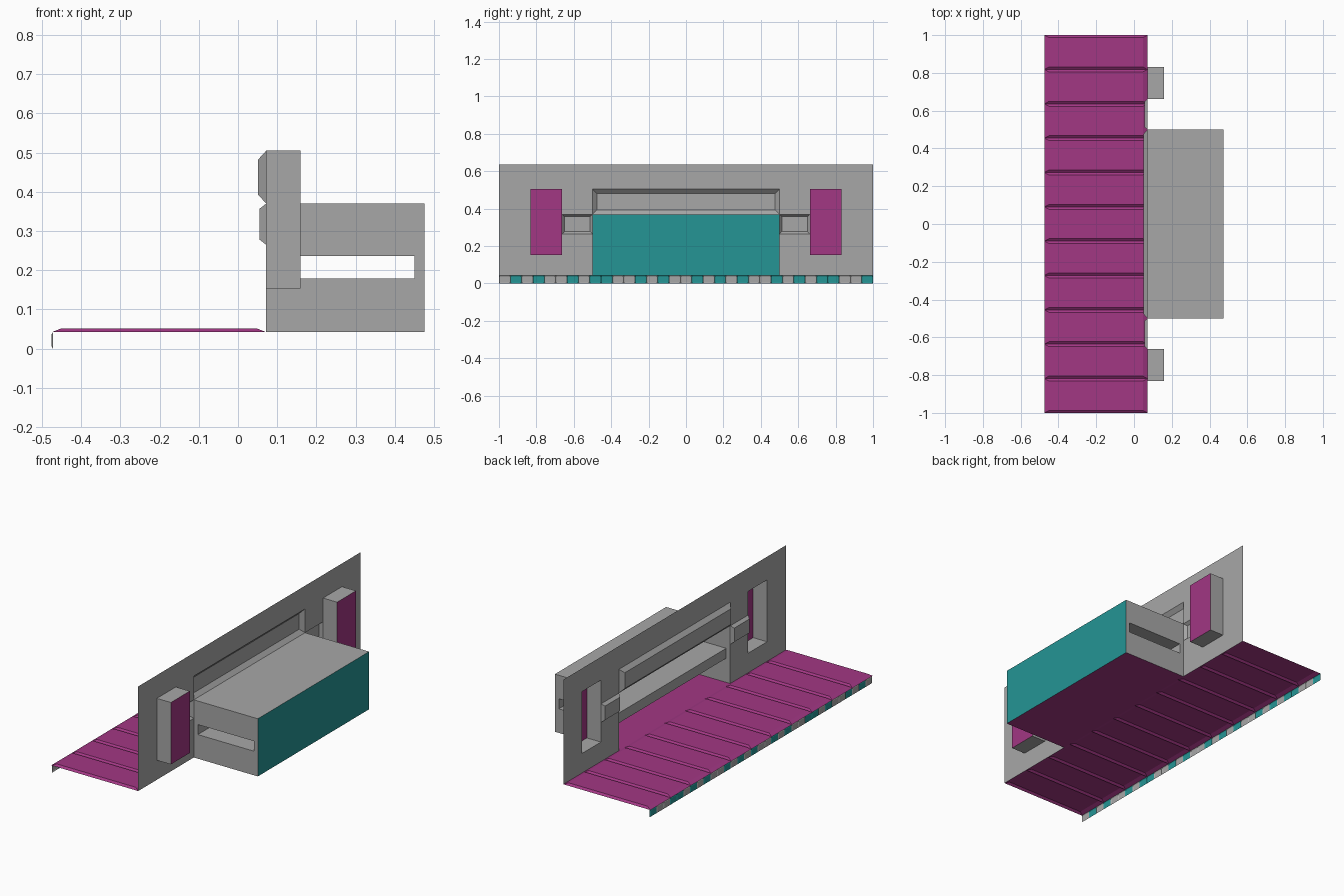
import bpy
import bmesh
from mathutils import Vector

if "Cube" in bpy.data.objects:
    bpy.data.objects.remove(bpy.data.objects["Cube"], do_unlink=True)


def material(name, rgb):
    mat = bpy.data.materials.new(name)
    mat.use_nodes = True
    mat.diffuse_color = (*rgb, 1)
    mat.node_tree.nodes["Principled BSDF"].inputs["Base Color"].default_value = (*rgb, 1)
    return mat


MATS = [material("grey", (0.39, 0.39, 0.39)),
        material("magenta", (0.36, 0.038, 0.23)),
        material("teal", (0.018, 0.30, 0.30))]
GREY, MAGENTA, TEAL = range(3)


def place(axis, level, u, v):
    """Point on the plane at a level of an axis; u, v are the other axes in order."""
    p = [u, v]
    p.insert("xyz".index(axis), level)
    return Vector(p)


def add_face(bm, points, facing, mat):
    face = bm.faces.new([bm.verts.new(p) for p in points])
    face.normal_update()
    if face.normal.dot(Vector(facing)) < 0:
        face.normal_flip()
    face.material_index = mat


def facing_of(axis, sign):
    return place(axis, sign, 0, 0)


def rect(bm, axis, level, sign, us, vs, mat):
    corners = [(us[0], vs[0]), (us[1], vs[0]), (us[1], vs[1]), (us[0], vs[1])]
    add_face(bm, [place(axis, level, *c) for c in corners], facing_of(axis, sign), mat)


def sheet(bm, axis, level, sign, us, vs, holes, mat):
    """Flat sheet cut into cells, leaving the listed cells open."""
    for i in range(len(us) - 1):
        for j in range(len(vs) - 1):
            if (i, j) not in holes:
                rect(bm, axis, level, sign, us[i:i + 2], vs[j:j + 2], mat)


def raised_panel(bm, axis, level, depth, us, vs, inset_u, inset_v, mat):
    """Raised centre with four sloping sides, open behind."""
    (a, b), (c, d) = us, vs
    e, f, g, h = a + inset_u, b - inset_u, c + inset_v, d - inset_v
    outer = [place(axis, level, *p) for p in ((a, c), (b, c), (b, d), (a, d))]
    inner = [place(axis, level + depth, *p) for p in ((e, g), (f, g), (f, h), (e, h))]
    facing = facing_of(axis, depth)
    add_face(bm, inner, facing, mat)
    for i in range(4):
        j = (i + 1) % 4
        add_face(bm, [outer[i], outer[j], inner[j], inner[i]], facing, mat)


def finish(bm, name):
    bmesh.ops.remove_doubles(bm, verts=bm.verts, dist=0.0005)
    mesh = bpy.data.meshes.new(name)
    bm.to_mesh(mesh)
    bm.free()
    for mat in MATS:
        mesh.materials.append(mat)
    bpy.context.collection.objects.link(bpy.data.objects.new(name, mesh))


BACK, WALL, FRONT = -0.475, 0.072, 0.475
FLOOR, ROOF, TOP = 0.042, 0.37, 0.637
HALF = 0.5

# floor: a row of raised planks, plus a flat base under the bay
PLANKS = 11
step = 2 / PLANKS
bm = bmesh.new()
for i in range(PLANKS):
    y = -1 + i * step
    raised_panel(bm, "z", FLOOR, 0.01, (BACK, WALL), (y, y + step), 0.025, 0.013, MAGENTA)
rect(bm, "z", FLOOR, 1, (WALL, FRONT), (-HALF, HALF), MAGENTA)
finish(bm, "floor")

# hanging edge trim: a row of two-coloured tiles
pattern = "gtgtggtgttggtgtggtgtgtggtgtgttggt"
step = 2 / len(pattern)
bm = bmesh.new()
for i, letter in enumerate(pattern):
    y = -1 + i * step
    raised_panel(bm, "x", BACK + 0.003, -0.003, (y, y + step), (0, FLOOR),
                 0.005, 0.005, TEAL if letter == "t" else GREY)
finish(bm, "edge_trim")

# wall with windows, doorway and openings for the pressed panels
ys = [-1, -0.832, -0.662, -HALF, HALF, 0.662, 0.832, 1]
zs = [FLOOR, 0.153, 0.265, ROOF, 0.505, TOP]
holes = {(3, j) for j in range(4)} | {(2, 2), (4, 2)}
holes |= {(i, j) for i in (1, 5) for j in (1, 2, 3)}
bm = bmesh.new()
sheet(bm, "x", WALL, -1, ys, zs, holes, GREY)
raised_panel(bm, "x", WALL, -0.021, ys[3:5], zs[3:5], 0.023, 0.023, GREY)
for i in (2, 4):
    raised_panel(bm, "x", WALL, -0.017, ys[i:i + 2], zs[2:4], 0.013, 0.013, GREY)
finish(bm, "wall")

# window boxes projecting from the wall, open at the rear
POCKET = 0.16
for i, name in ((1, "right_window_box"), (5, "left_window_box")):
    bm = bmesh.new()
    depth, span, height = (WALL, POCKET), ys[i:i + 2], (zs[1], zs[4])
    rect(bm, "x", POCKET, 1, span, height, MAGENTA)
    for k, sign in ((0, -1), (1, 1)):
        rect(bm, "y", span[k], sign, depth, height, GREY)
        rect(bm, "z", height[k], sign, depth, span, GREY)
    finish(bm, name)

# projecting bay with slotted ends and a teal front
xs = [WALL, WALL + 0.025, FRONT - 0.025, FRONT]
slot_z = [FLOOR, 0.179, 0.236, ROOF]
bm = bmesh.new()
for side in (-1, 1):
    sheet(bm, "y", side * HALF, side, xs, slot_z, {(1, 1)}, GREY)
rect(bm, "z", ROOF, 1, (WALL, FRONT), (-HALF, HALF), GREY)
rect(bm, "x", FRONT, 1, (-HALF, HALF), (FLOOR, ROOF), TEAL)
finish(bm, "bay")

# tunnel joining the two end slots
bm = bmesh.new()
for k, sign in ((1, -1), (2, 1)):
    rect(bm, "x", xs[k], sign, (-HALF, HALF), slot_z[1:3], GREY)
    rect(bm, "z", slot_z[k], sign, xs[1:3], (-HALF, HALF), GREY)
finish(bm, "slot_tunnel")
